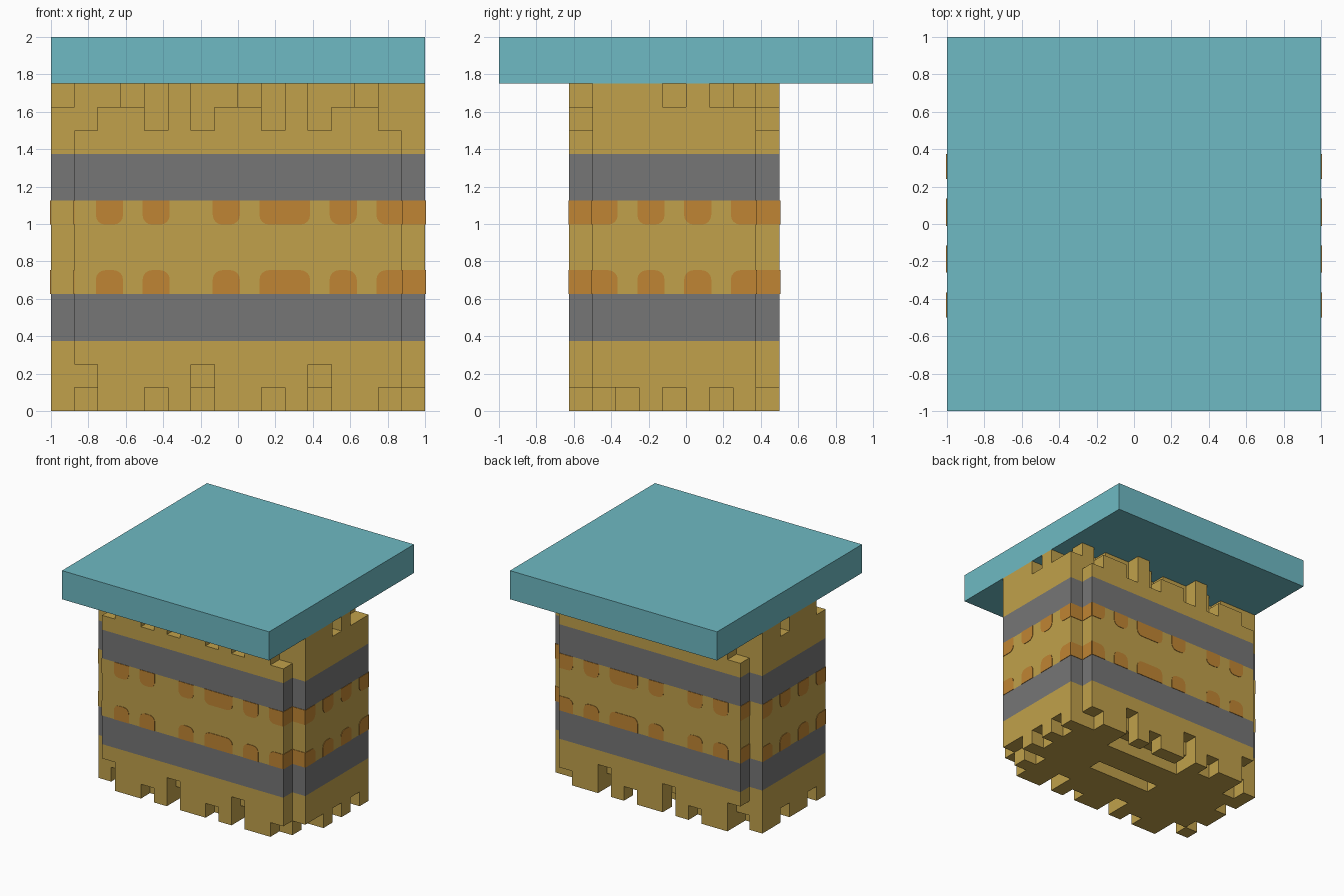
import bpy, bmesh, math
from mathutils import Vector

if "Cube" in bpy.data.objects:
    bpy.data.objects.remove(bpy.data.objects["Cube"])

U = 0.125  # block unit


def material(name, rgb):
    m = bpy.data.materials.new(name)
    m.diffuse_color = (*rgb, 1)
    m.use_nodes = True
    m.node_tree.nodes["Principled BSDF"].inputs["Base Color"].default_value = m.diffuse_color
    return m


TAN = material("straw tan", (0.533, 0.356, 0.070))
GREY = material("band grey", (0.181, 0.181, 0.181))
ORANGE = material("honey orange", (0.527, 0.235, 0.033))
TEAL = material("lid teal", (0.156, 0.491, 0.546))


def finish(bm, name, mats):
    bmesh.ops.recalc_face_normals(bm, faces=bm.faces)
    me = bpy.data.meshes.new(name)
    bm.to_mesh(me)
    bm.free()
    for m in mats:
        me.materials.append(m)
    ob = bpy.data.objects.new(name, me)
    bpy.context.collection.objects.link(ob)
    return ob


# Body: solid block grid, 16 x 9 x 14, with ragged ends
cells = {(i, j, k) for i in range(16) for j in range(9) for k in range(14)}


def cut(cols, rows, layers):
    for i in cols:
        for j in rows:
            for k in layers:
                cells.discard((i, j, k))


ends = (0, 8)
notches = (1, 4, 6, 9, 11, 14)
cut((0, 15), ends, range(14))                 # stepped corners
cut(notches, ends, (0, 12))                   # bottom and top notches
cut((1, 6, 11), ends, (1,))                   # taller bottom notches
cut([i for i in range(16) if i not in (5, 10)], ends, (13,))
cut((1, 6, 11), (1, 7), (0,))                 # notches one block further in
cut((3, 8, 13), (1, 7), (13,))
cut((15,), (1, 2, 4, 6), (0,))                # right side, bottom
cut((14,), (2,), (0,))
cut((15,), (4, 6, 7), (13,))                  # right side, top
cut((14,), (6,), (13,))
cut((0,), (2, 5), (0,))                       # left side
cut((0,), (1, 5), (13,))
cut(range(6, 11), (4,), (0,))                 # underside slots
cut(range(6, 12), (7,), (0,))

bm = bmesh.new()
verts = {}


def vert(p):
    if p not in verts:
        verts[p] = bm.verts.new((p[0] * U - 1, p[1] * U - 0.625, p[2] * U))
    return verts[p]


for c in sorted(cells):
    for axis in range(3):
        a, b = (axis + 1) % 3, (axis + 2) % 3
        for side in (0, 1):
            n = list(c)
            n[axis] += 2 * side - 1
            if tuple(n) in cells:
                continue
            ring = []
            for da, db in ((0, 0), (1, 0), (1, 1), (0, 1)):
                p = list(c)
                p[axis] += side
                p[a] += da
                p[b] += db
                ring.append(vert(tuple(p)))
            f = bm.faces.new(ring if side else ring[::-1])
            # two grey bands by height
            f.material_index = 1 if c[2] in (3, 4, 9, 10) else 0
bmesh.ops.dissolve_limit(bm, angle_limit=0.01, verts=bm.verts, edges=bm.edges,
                         delimit={'MATERIAL'})
me = finish(bm, "body", [TAN, GREY])

# Lid slab
bm = bmesh.new()
bmesh.ops.create_cube(bm, size=1)
for v in bm.verts:
    v.co = Vector((v.co.x * 2, v.co.y * 2, 1.875 + v.co.z * 0.25))
finish(bm, "lid", [TEAL])

# Honey drips: thin plates with rounded free corners
drips = bmesh.new()
T = 0.004


def drip(axis, plane, sign, lo, hi, round_lo, round_hi):
    """axis: the wall's normal axis; lo..hi runs along the wall."""
    r = 0.05
    lo -= 0.01 * round_lo
    hi += 0.01 * round_hi
    for base, up in ((0.625, 1), (1.125, -1)):
        h = 0.128
        pts = [(lo, 0), (hi, 0)]
        for rounded, end, start in ((round_hi, hi, 0), (round_lo, lo, 90)):
            if not rounded:
                pts.append((end, h))
                continue
            cx = end - r if start == 0 else end + r
            for s in range(5):
                t = math.radians(start + s * 22.5)
                pts.append((cx + r * math.cos(t), h - r + r * math.sin(t)))
        layers = []
        for d in (0, T):
            layer = []
            for s, z in pts:
                w = plane + sign * d
                xy = (s, w) if axis == 1 else (w, s)
                layer.append(drips.verts.new((*xy, base + up * z)))
            layers.append(layer)
        low, high = layers
        drips.faces.new(low[::-1])
        drips.faces.new(high)
        for k in range(len(pts)):
            q = (k + 1) % len(pts)
            drips.faces.new((low[k], low[q], high[q], high[k]))


for plane, inner, sign in ((-0.625, -0.5, -1), (0.5, 0.375, 1)):
    for lo, hi in ((-0.75, -0.625), (-0.5, -0.375), (-0.125, 0),
                   (0.125, 0.375), (0.5, 0.625)):
        drip(1, plane, sign, lo, hi, True, True)
    drip(1, plane, sign, 0.75, 0.875, True, False)
    drip(1, inner, sign, 0.875, 1, False, False)
for sign in (-1, 1):
    for lo, hi in ((-0.25, -0.125), (0, 0.125)):
        drip(0, sign, sign, lo, hi, True, True)
    drip(0, sign, sign, -0.5, -0.375, False, True)
    drip(0, sign, sign, 0.25, 0.375, True, False)
    for lo in (-0.625, 0.375):
        drip(0, sign * 0.875, sign, lo, lo + U, False, False)
finish(drips, "honey_drips", [ORANGE])
